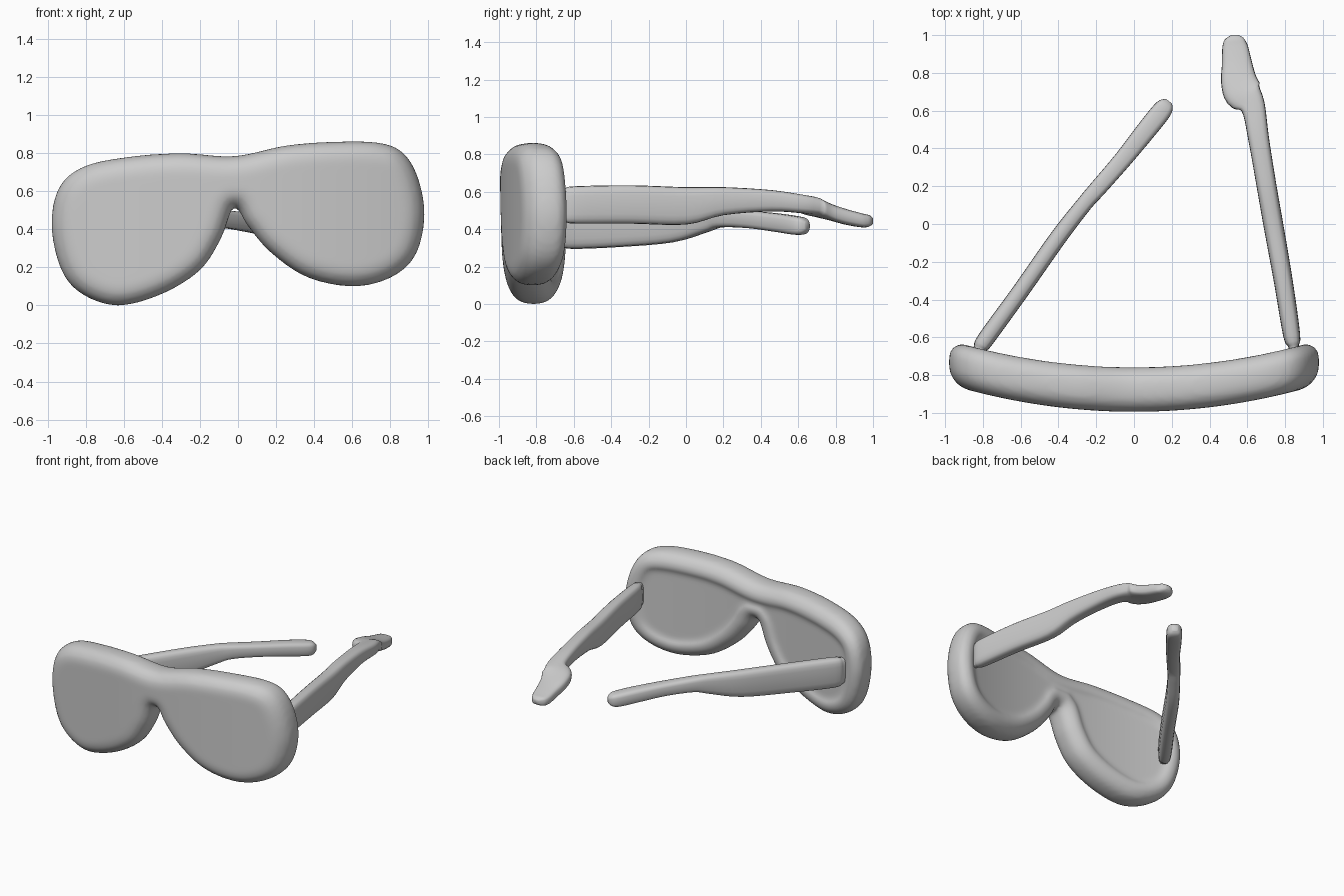
import bpy, bmesh, math
from mathutils import Vector

if "Cube" in bpy.data.objects:
    bpy.data.objects.remove(bpy.data.objects["Cube"])


def catmull(pts, steps, closed):
    """Smooth points of any dimension with a Catmull-Rom spline."""
    n, out = len(pts), []
    for i in range(n if closed else n - 1):
        ids = [i - 1, i, i + 1, i + 2]
        ids = [k % n if closed else min(max(k, 0), n - 1) for k in ids]
        a, b, c, d = (pts[k] for k in ids)
        for s in range(steps):
            t = s / steps
            out.append([0.5 * (2 * q + (r - p) * t + (2 * p - 5 * q + 4 * r - u) * t * t
                               + (3 * q - p - 3 * r + u) * t ** 3)
                        for p, q, r, u in zip(a, b, c, d)])
    if not closed:
        out.append(list(pts[-1]))
    return out


def loft(name, rings):
    """Skin a list of closed rings and cap both ends."""
    bm = bmesh.new()
    loops = [[bm.verts.new(p) for p in ring] for ring in rings]
    n = len(loops[0])
    for a, b in zip(loops, loops[1:]):
        for i in range(n):
            j = (i + 1) % n
            bm.faces.new((a[i], a[j], b[j], b[i]))
    bm.faces.new(loops[0])
    bm.faces.new(loops[-1])
    bmesh.ops.recalc_face_normals(bm, faces=bm.faces[:])
    mesh = bpy.data.meshes.new(name)
    bm.to_mesh(mesh)
    bm.free()
    obj = bpy.data.objects.new(name, mesh)
    bpy.context.collection.objects.link(obj)
    bpy.ops.object.select_all(action='DESELECT')
    obj.select_set(True)
    bpy.context.view_layer.objects.active = obj
    return obj


# Lens front: outline (x, z) seen from the front
outline = [(-0.02, 0.785), (-0.3, 0.80), (-0.58, 0.78), (-0.81, 0.73), (-0.94, 0.62),
           (-0.98, 0.42), (-0.93, 0.19), (-0.82, 0.06), (-0.63, 0.0), (-0.4, 0.06),
           (-0.2, 0.185), (-0.09, 0.35), (-0.02, 0.52), (0.05, 0.42), (0.17, 0.28),
           (0.36, 0.15), (0.6, 0.10), (0.8, 0.145), (0.93, 0.26), (0.98, 0.46),
           (0.95, 0.66), (0.87, 0.80), (0.74, 0.855), (0.5, 0.86), (0.25, 0.84)]
edge = [Vector(p) for p in catmull(outline, 6, True)]
inward = []
for i, p in enumerate(edge):
    t = (edge[(i + 1) % len(edge)] - edge[i - 1]).normalized()
    inward.append(Vector((-t.y, t.x)))

# Rounded rim profile (inset, depth), with a shallow hollow at the back
R, HALF = 0.1, 0.119
profile = []
for k in range(13):
    a = math.radians(-90 + 15 * k)
    shift = math.copysign(HALF - R, k - 6) if k != 6 else 0
    profile.append((R * (1 - math.cos(a)), shift + R * math.sin(a)))
profile.append((0.13, HALF - 0.02))
rings = [[(p.x + n.x * d, y, p.y + n.y * d) for p, n in zip(edge, inward)]
         for d, y in profile]
front = loft("lens_front", rings)

# Even out the mesh, then curve it around the face
remesh = front.modifiers.new("remesh", 'REMESH')
remesh.mode = 'VOXEL'
remesh.voxel_size = 0.018
smooth = front.modifiers.new("smooth", 'SMOOTH')
smooth.iterations = 4
for name in ("remesh", "smooth"):
    bpy.ops.object.modifier_apply(modifier=name)
for v in front.data.vertices:
    v.co.y += 0.15 * v.co.x ** 2 - 0.875
bpy.ops.object.shade_smooth()


def temple(name, stations):
    """Temple arm from stations (x, y, z low, z high, width)."""
    path = catmull(stations, 4, False)
    rings = []
    for i, (x, y, lo, hi, w) in enumerate(path):
        a, b = path[max(i - 1, 0)], path[min(i + 1, len(path) - 1)]
        t = Vector((b[0] - a[0], b[1] - a[1])).normalized()
        ring = []
        for k in range(20):
            c, s = math.cos(k * math.tau / 20), math.sin(k * math.tau / 20)
            u = math.copysign(abs(c) ** 0.6, c) * w / 2
            v = math.copysign(abs(s) ** 0.6, s) * (hi - lo) / 2
            ring.append((x + t.y * u, y - t.x * u, (lo + hi) / 2 + v))
        rings.append(ring)
    loft(name, rings)
    bpy.ops.object.shade_smooth_by_angle(angle=math.radians(50))


# Right temple with its broad tip
temple("right_temple", [
    (0.85, -0.72, 0.45, 0.61, 0.05), (0.845, -0.65, 0.44, 0.62, 0.055),
    (0.835, -0.59, 0.43, 0.63, 0.09), (0.79, -0.3, 0.43, 0.635, 0.10),
    (0.737, 0.0, 0.425, 0.625, 0.105), (0.702, 0.2, 0.475, 0.625, 0.105),
    (0.66, 0.45, 0.495, 0.61, 0.11), (0.63, 0.62, 0.485, 0.585, 0.13),
    (0.58, 0.69, 0.47, 0.565, 0.20), (0.555, 0.76, 0.45, 0.54, 0.19),
    (0.545, 0.85, 0.425, 0.51, 0.16), (0.535, 0.94, 0.41, 0.485, 0.135),
    (0.535, 0.98, 0.415, 0.475, 0.10), (0.535, 1.0, 0.43, 0.46, 0.04)])

# Left temple, folded partly inward
temple("left_temple", [
    (-0.84, -0.72, 0.32, 0.49, 0.06), (-0.815, -0.66, 0.31, 0.50, 0.07),
    (-0.785, -0.61, 0.295, 0.51, 0.09), (-0.6, -0.355, 0.305, 0.515, 0.09),
    (-0.4, -0.07, 0.33, 0.52, 0.09), (-0.26, 0.11, 0.385, 0.52, 0.085),
    (-0.19, 0.19, 0.41, 0.515, 0.09), (-0.06, 0.34, 0.405, 0.50, 0.095),
    (0.06, 0.49, 0.385, 0.485, 0.105), (0.14, 0.59, 0.37, 0.47, 0.105),
    (0.17, 0.63, 0.375, 0.46, 0.085), (0.185, 0.65, 0.395, 0.44, 0.04)])
